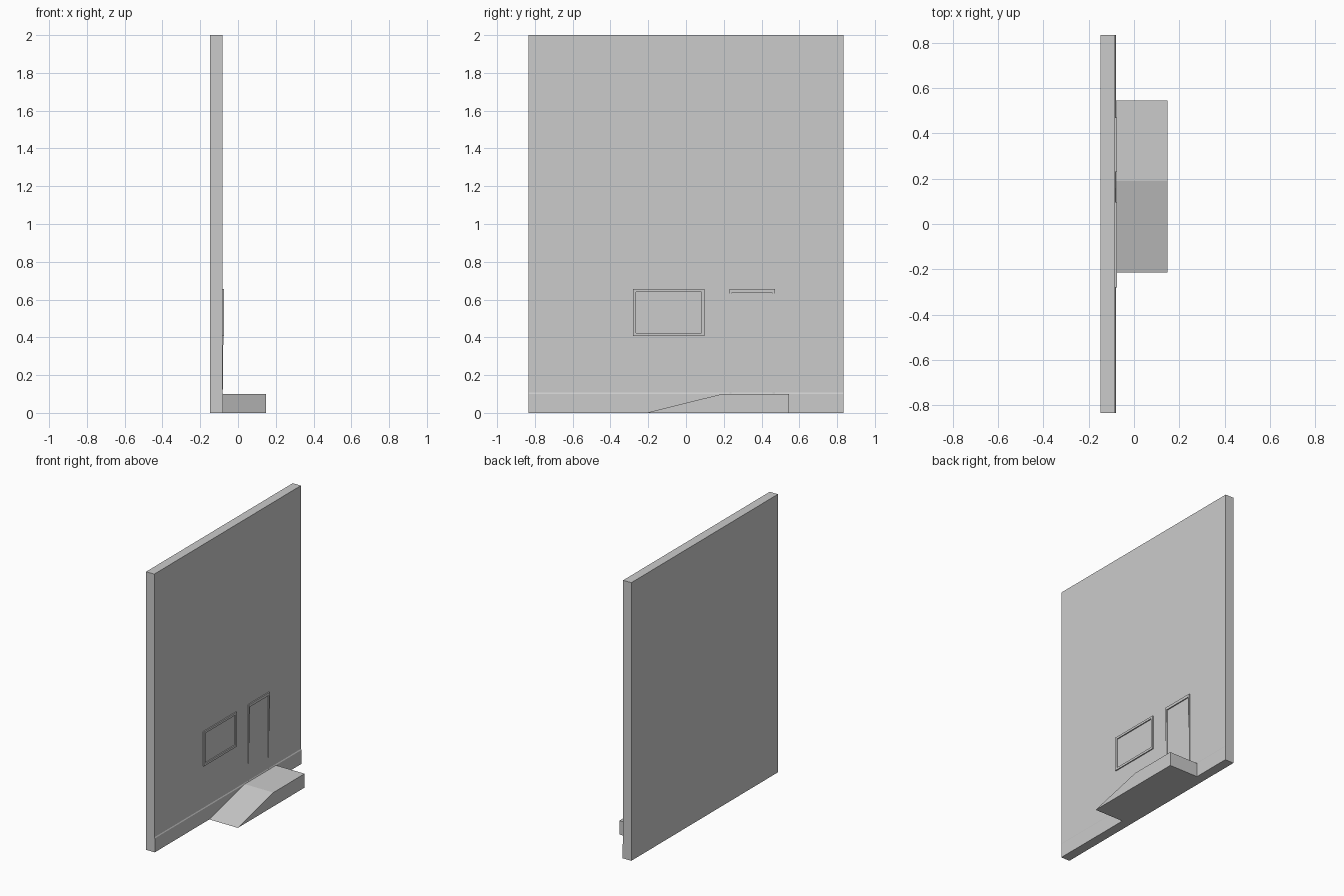
import bpy, bmesh
from mathutils import Vector

if "Cube" in bpy.data.objects:
    bpy.data.objects.remove(bpy.data.objects["Cube"])


def extrude(name, points, offset):
    """Closed profile swept along a straight offset."""
    bm = bmesh.new()
    face = bm.faces.new([bm.verts.new(p) for p in points])
    ext = bmesh.ops.extrude_face_region(bm, geom=[face])
    moved = [g for g in ext["geom"] if isinstance(g, bmesh.types.BMVert)]
    bmesh.ops.translate(bm, verts=moved, vec=Vector(offset))
    bmesh.ops.recalc_face_normals(bm, faces=bm.faces)
    mesh = bpy.data.meshes.new(name)
    bm.to_mesh(mesh)
    bm.free()
    ob = bpy.data.objects.new(name, mesh)
    bpy.context.collection.objects.link(ob)
    return ob


BACK, WALL, PLINTH, TRIM = -0.148, -0.083, -0.079, -0.075


def bar(name, y0, y1, z0, z1, front_bottom=TRIM, front_top=TRIM):
    """Trim strip on the wall face, optionally thinner at the bottom."""
    pts = [(WALL - 0.005, y0, z0), (front_bottom, y0, z0),
           (front_top, y0, z1), (WALL - 0.005, y0, z1)]
    return extrude(name, pts, (0, y1 - y0, 0))


# wall slab with a slightly proud, chamfered plinth
profile = [(BACK, 0), (PLINTH, 0), (PLINTH, 0.10), (WALL, 0.107), (WALL, 2), (BACK, 2)]
extrude("wall", [(x, -0.833, z) for x, z in profile], (0, 1.666, 0))

# landing and ramp in front of the door
side = [(-0.213, 0), (0.545, 0), (0.545, 0.10), (0.19, 0.10)]
extrude("entrance_ramp", [(PLINTH - 0.001, y, z) for y, z in side], (0.148 - PLINTH + 0.001, 0, 0))

# window frame
W = 0.016
bar("window_sill", -0.28, 0.097, 0.408, 0.408 + W)
bar("window_head", -0.28, 0.097, 0.656 - W, 0.656)
for label, y in (("left", -0.28), ("right", 0.097 - W)):
    bar("window_side_" + label, y, y + W, 0.408 + W, 0.656 - W)

# door frame, thinning toward the threshold
bar("door_head", 0.23, 0.47, 0.636, 0.656)
for label, y in (("left", 0.23), ("right", 0.458)):
    bar("door_jamb_" + label, y, y + 0.012, 0.10, 0.636, front_bottom=-0.081)
